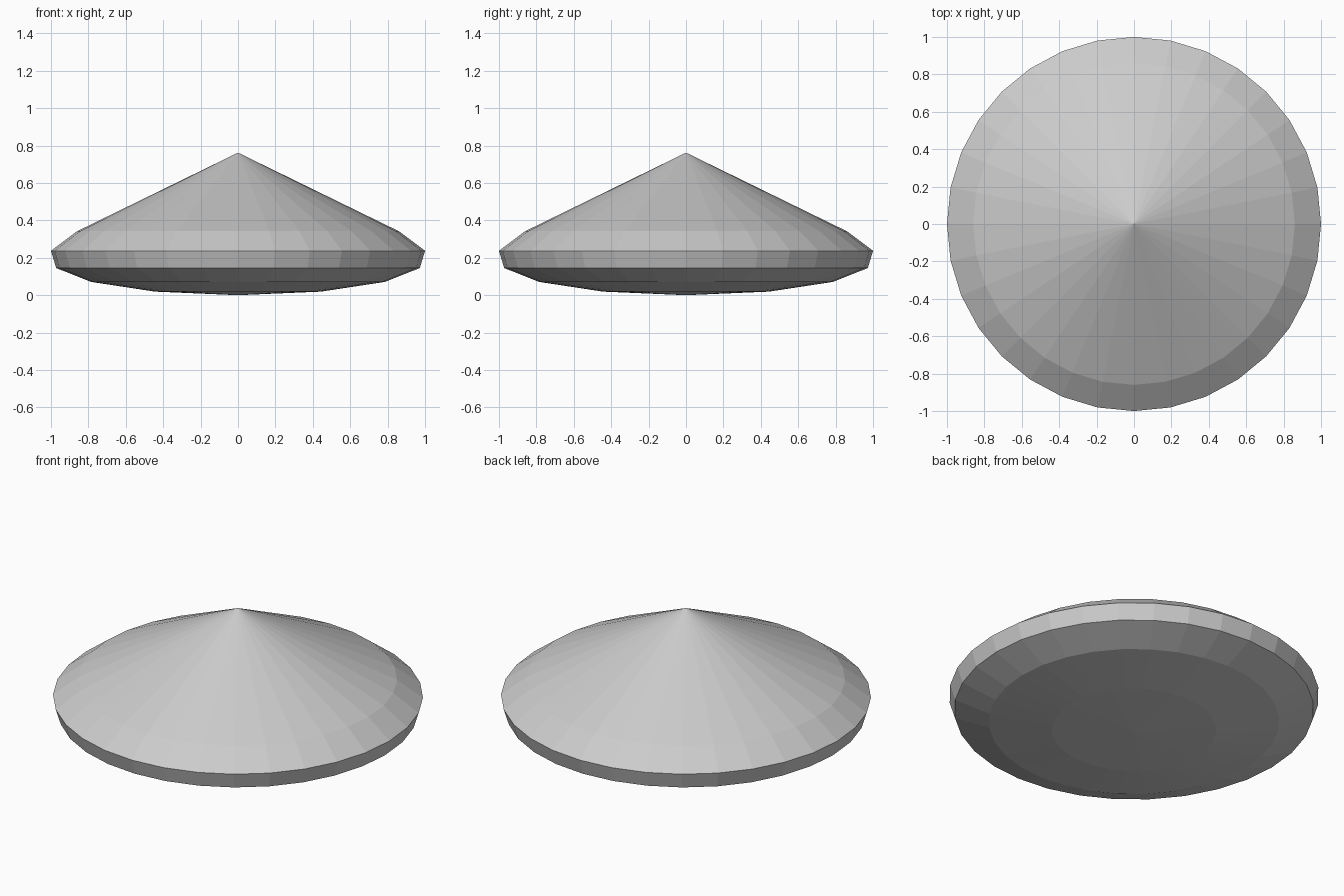
import bpy, bmesh, math

if "Cube" in bpy.data.objects:
    bpy.data.objects.remove(bpy.data.objects["Cube"])

SIDES = 32


def lathe(name, bottom_z, rings, top_z):
    """Closed, flat-faced turned solid with a point at each end."""
    bm = bmesh.new()
    bottom = bm.verts.new((0, 0, bottom_z))
    top = bm.verts.new((0, 0, top_z))
    loops = []
    for r, z in rings:
        loops.append([bm.verts.new((r * math.cos(2 * math.pi * i / SIDES),
                                    r * math.sin(2 * math.pi * i / SIDES), z))
                      for i in range(SIDES)])
    for i in range(SIDES):
        j = (i + 1) % SIDES
        bm.faces.new((bottom, loops[0][j], loops[0][i]))
        for a, b in zip(loops, loops[1:]):
            bm.faces.new((a[i], a[j], b[j], b[i]))
        bm.faces.new((loops[-1][i], loops[-1][j], top))
    mesh = bpy.data.meshes.new(name)
    bm.to_mesh(mesh)
    bm.free()
    obj = bpy.data.objects.new(name, mesh)
    bpy.context.collection.objects.link(obj)
    return obj


# Shallow bowl underside, outward rim band, shoulder and conical top
lathe("conical_disc", 0.0,
      [(0.444, 0.019), (0.786, 0.071), (0.972, 0.145), (1.0, 0.237), (0.86, 0.342)],
      0.762)
